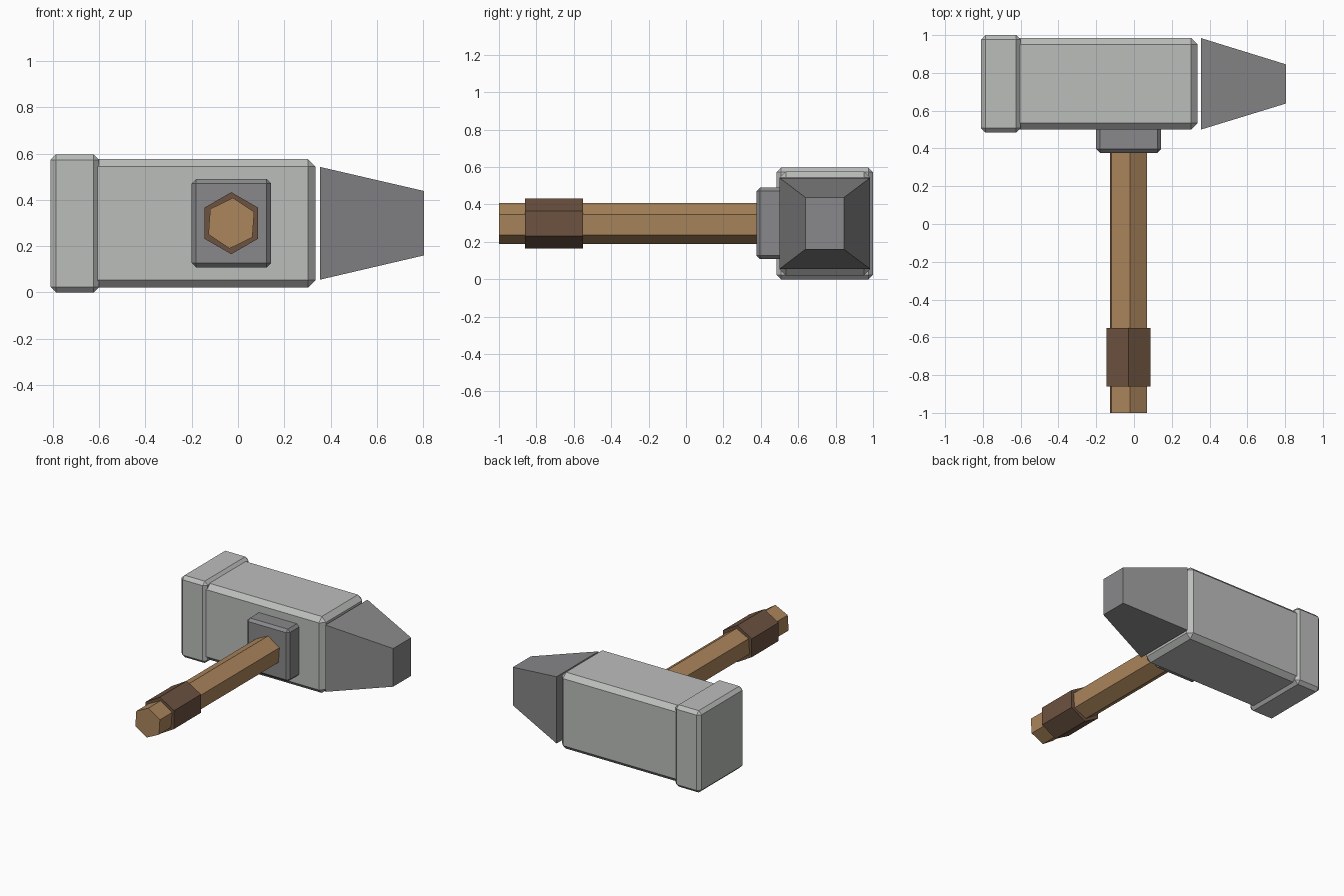
import bpy, bmesh, math
from mathutils import Matrix, Vector

if "Cube" in bpy.data.objects:
    bpy.data.objects.remove(bpy.data.objects["Cube"])


def material(name, rgb):
    m = bpy.data.materials.new(name)
    m.diffuse_color = (*rgb, 1)
    m.use_nodes = True
    m.node_tree.nodes["Principled BSDF"].inputs["Base Color"].default_value = m.diffuse_color
    return m


LIGHT = material("light steel", (0.50, 0.515, 0.50))
DARK = material("dark steel", (0.25, 0.25, 0.258))
WOOD = material("wood", (0.41, 0.238, 0.107))
GRIP = material("dark leather", (0.15, 0.084, 0.051))


def add(name, bm, mat):
    bmesh.ops.recalc_face_normals(bm, faces=bm.faces)
    mesh = bpy.data.meshes.new(name)
    bm.to_mesh(mesh)
    bm.free()
    mesh.materials.append(mat)
    ob = bpy.data.objects.new(name, mesh)
    bpy.context.collection.objects.link(ob)
    return ob


def box(name, lo, hi, bevel, mat, tip=None):
    """Box between two corners; tip = (y0, y1, z0, z1) reshapes its +x end."""
    lo, hi = Vector(lo), Vector(hi)
    bm = bmesh.new()
    bmesh.ops.create_cube(bm, size=1)
    for v in bm.verts:
        right, back, up = (c > 0 for c in v.co)
        v.co = [h if c > 0 else l for c, l, h in zip(v.co, lo, hi)]
        if tip and right:
            v.co.y, v.co.z = tip[int(back)], tip[2 + int(up)]
    ob = add(name, bm, mat)
    if bevel:
        mod = ob.modifiers.new("chamfer", 'BEVEL')
        mod.width, mod.segments = bevel, 1
    return ob


def hex_bar(name, y0, y1, radius, tilt, mat):
    """Six-sided bar along y with a corner pointing up, tilted about its axis."""
    bm = bmesh.new()
    bmesh.ops.create_cone(bm, cap_ends=True, segments=6, radius1=radius,
                          radius2=radius, depth=y1 - y0)
    # first corner of the cone lies on its local y, which becomes z
    turn = Matrix.Rotation(math.radians(tilt), 4, 'Y') @ Matrix.Rotation(math.pi / 2, 4, 'X')
    bm.transform(Matrix.Translation((-0.029, (y0 + y1) / 2, 0.299)) @ turn)
    return add(name, bm, mat)


# Hammer head
box("striking_face", (-0.81, 0.484, 0), (-0.60, 1.0, 0.597), 0.024, LIGHT)
box("head_body", (-0.66, 0.50, 0.02), (0.336, 0.985, 0.577), 0.034, LIGHT)
box("tapered_peen", (0.355, 0.50, 0.055), (0.805, 0.984, 0.542), 0, DARK,
    tip=(0.638, 0.845, 0.16, 0.438))
box("handle_collar", (-0.20, 0.377, 0.108), (0.143, 0.56, 0.49), 0.019, DARK)

# Handle and its wrapped grip
hex_bar("handle", -1.0, 0.45, 0.11, 4, WOOD)
hex_bar("handle_grip", -0.86, -0.55, 0.134, 0, GRIP)
